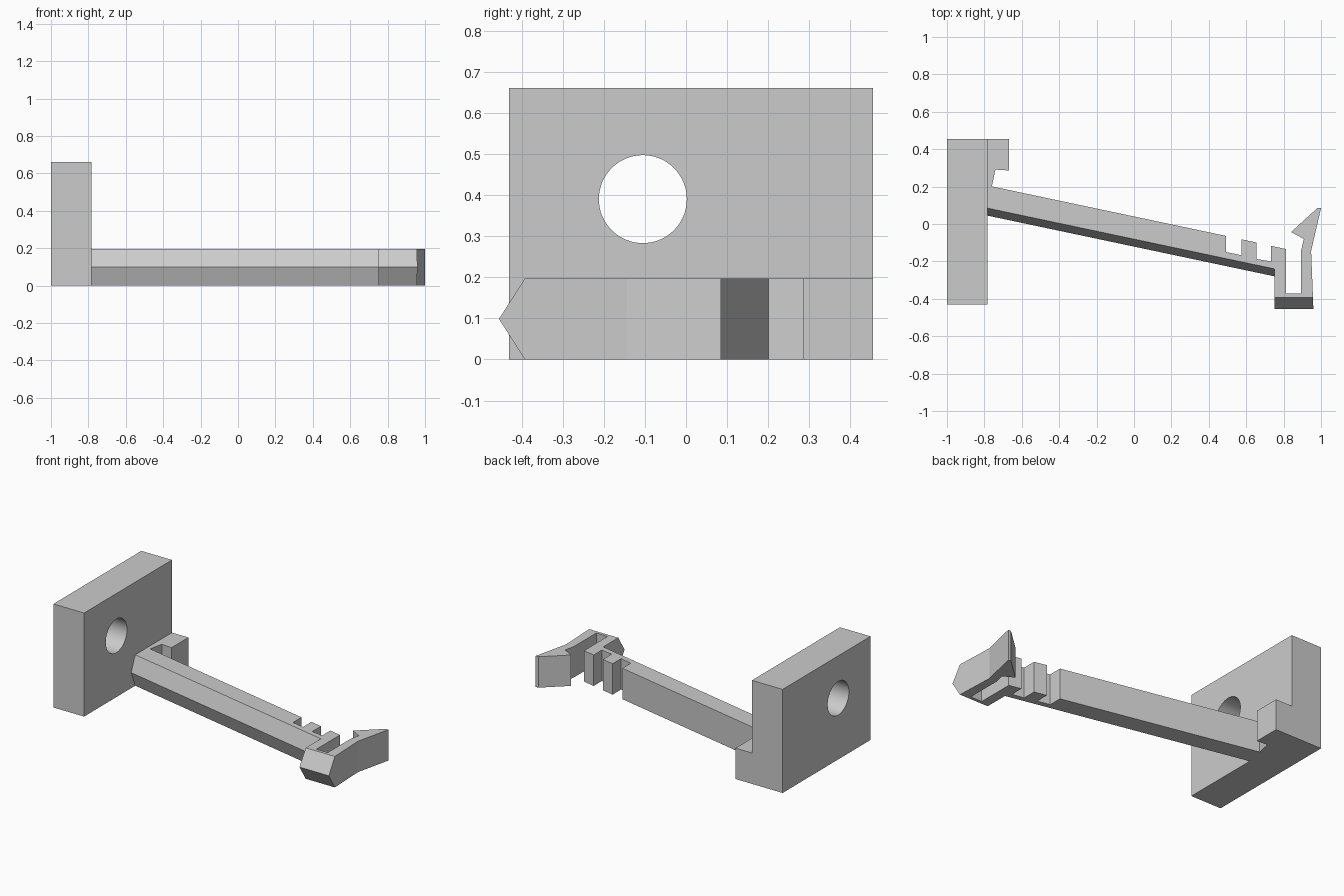
import bpy
import bmesh
import math

default = bpy.data.objects.get("Cube")
if default:
    bpy.data.objects.remove(default, do_unlink=True)

# One plain grey plastic
grey = bpy.data.materials.new("plain grey")
grey.use_nodes = True
colour = (0.6, 0.6, 0.6, 1)
grey.diffuse_color = colour
grey.node_tree.nodes["Principled BSDF"].inputs["Base Color"].default_value = colour


def prism(name, layers):
    """Stack matching outlines, given as (z, points), into one closed solid."""
    bm = bmesh.new()
    rings = [[bm.verts.new((x, y, z)) for x, y in pts] for z, pts in layers]
    count = len(rings[0])
    for low, high in zip(rings, rings[1:]):
        for i in range(count):
            j = (i + 1) % count
            bm.faces.new((low[i], low[j], high[j], high[i]))
    bm.faces.new(rings[0])
    bm.faces.new(rings[-1])
    bmesh.ops.recalc_face_normals(bm, faces=bm.faces)
    mesh = bpy.data.meshes.new(name)
    bm.to_mesh(mesh)
    bm.free()
    mesh.materials.append(grey)
    obj = bpy.data.objects.new(name, mesh)
    bpy.context.collection.objects.link(obj)
    return obj


# Mounting plate with a round through hole
LEFT, INNER, BACK = -1.0, -0.784, 0.455
corners = [(LEFT, -0.43), (INNER, -0.43), (INNER, BACK), (LEFT, BACK)]
plate = prism("mounting_plate", [(0, corners), (0.66, corners)])

bpy.ops.mesh.primitive_cylinder_add(
    vertices=64, radius=0.107, depth=1,
    location=((LEFT + INNER) / 2, -0.105, 0.39), rotation=(0, math.pi / 2, 0))
cutter = bpy.context.object
cutter.name = "hole_cutter"
cutter.hide_render = True
cutter.data.materials.append(grey)

bpy.ops.object.select_all(action="DESELECT")
bpy.context.view_layer.objects.active = plate
plate.select_set(True)
hole = plate.modifiers.new("hole", "BOOLEAN")
hole.operation = "DIFFERENCE"
hole.solver = "EXACT"
hole.object = cutter
bpy.ops.object.modifier_apply(modifier=hole.name)
bpy.data.objects.remove(cutter, do_unlink=True)
bpy.ops.object.shade_smooth_by_angle(angle=math.radians(30))

# Front edge of the arm and the hook bend: flat-side points and ridge points
front_edge = [(INNER, 0.085), (0.752, -0.24), (0.752, -0.392), (0.957, -0.392)]
front_ridge = [(INNER, 0.045), (0.752, -0.28), (0.752, -0.455), (0.959, -0.455)]

# Barbed latch finger and the slot behind it
latch = [(0.947, -0.144), (1.0, 0.085), (0.98, 0.085), (0.84, -0.043),
         (0.908, -0.08), (0.893, -0.144), (0.893, -0.372), (0.813, -0.372)]
# Teeth along the back of the arm
teeth = [(0.813, -0.134), (0.733, -0.117), (0.733, -0.2), (0.655, -0.187),
         (0.655, -0.099), (0.575, -0.082), (0.575, -0.167), (0.493, -0.15),
         (0.493, -0.064)]
# Undercut block against the plate
block = [(-0.76, 0.201), (-0.741, 0.291), (-0.668, 0.286), (-0.668, BACK),
         (INNER, BACK)]

rest = latch + teeth + block
HEIGHT = 0.197
prism("arm_with_latch", [(0, front_edge + rest),
                         (HEIGHT / 2, front_ridge + rest),
                         (HEIGHT, front_edge + rest)])
